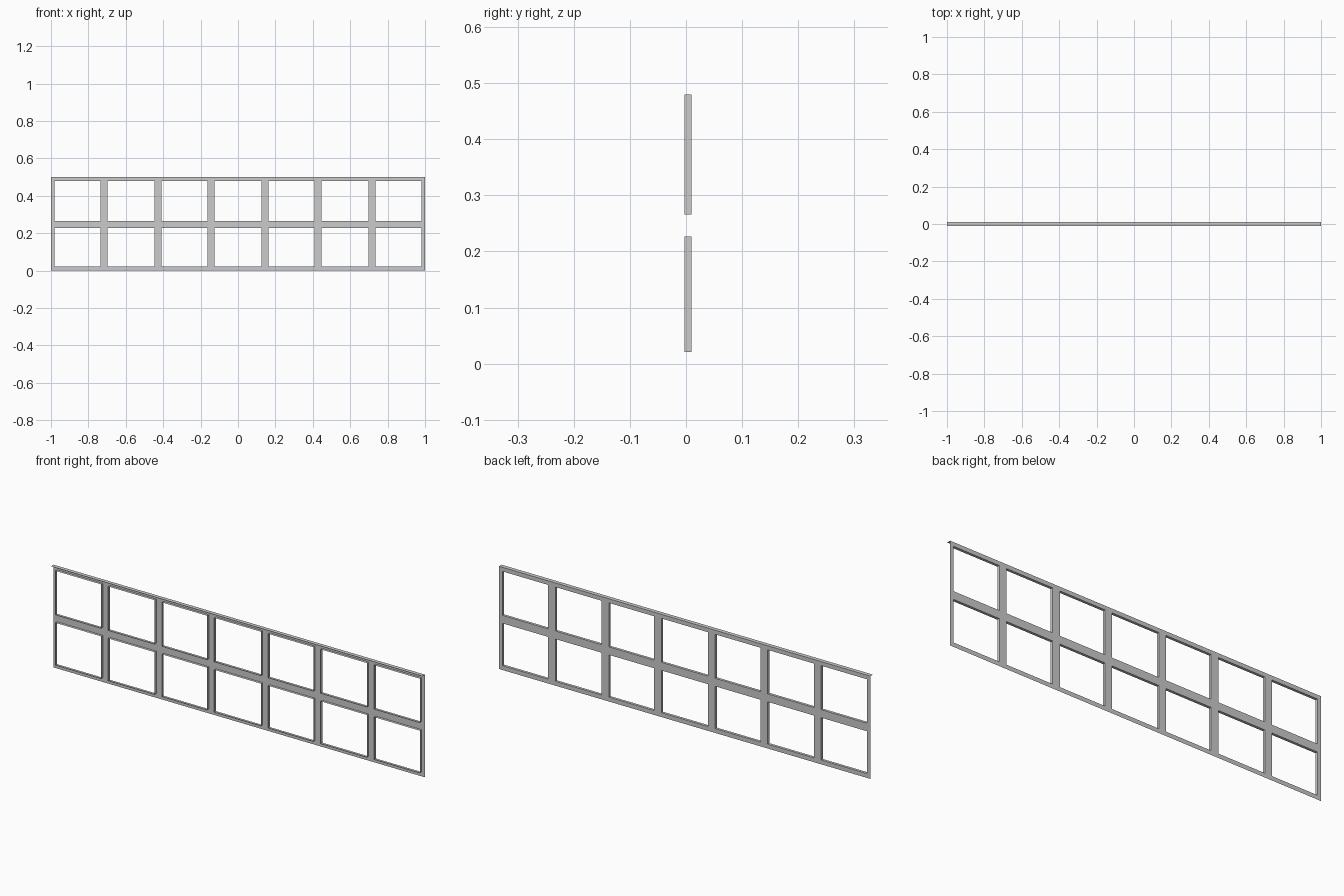
import bpy

if "Cube" in bpy.data.objects:
    bpy.data.objects.remove(bpy.data.objects["Cube"])

BACK, RIM, LIP = 0.01, -0.003, -0.01   # depths of sheet, opening rims, top lip
TOP = 0.5
half = [0.126, 0.164, 0.408, 0.447, 0.697, 0.735, 0.981, 1.0]
xs = [-v for v in reversed(half)] + half
zs = [0.0, 0.021, 0.227, 0.266, 0.48, TOP]


def make_object(name, quads):
    """Build a thin sheet object from quads, sharing equal corners."""
    index, faces = {}, []
    for quad in quads:
        faces.append([index.setdefault(p, len(index)) for p in quad])
    mesh = bpy.data.meshes.new(name)
    mesh.from_pydata(list(index), [], faces)
    mesh.update()
    obj = bpy.data.objects.new(name, mesh)
    bpy.context.collection.objects.link(obj)
    return obj


sheet, rims = [], []
for i in range(len(xs) - 1):
    for k in range(len(zs) - 1):
        x0, x1, z0, z1 = xs[i], xs[i + 1], zs[k], zs[k + 1]
        loop = [(x0, z0), (x1, z0), (x1, z1), (x0, z1)]
        if i % 2 and k % 2:
            # window opening: four rim walls reaching forward
            for (ax, az), (bx, bz) in zip(loop, loop[1:] + loop[:1]):
                rims.append([(ax, BACK, az), (ax, RIM, az),
                             (bx, RIM, bz), (bx, BACK, bz)])
        else:
            sheet.append([(x, BACK, z) for x, z in loop])

# flat lattice of bars
make_object("lattice_panel", sheet)

# rims around all fourteen openings
make_object("opening_rims", rims)

# forward lip along the top edge
make_object("top_lip", [[(-1, LIP, TOP), (1, LIP, TOP),
                         (1, BACK, TOP), (-1, BACK, TOP)]])
